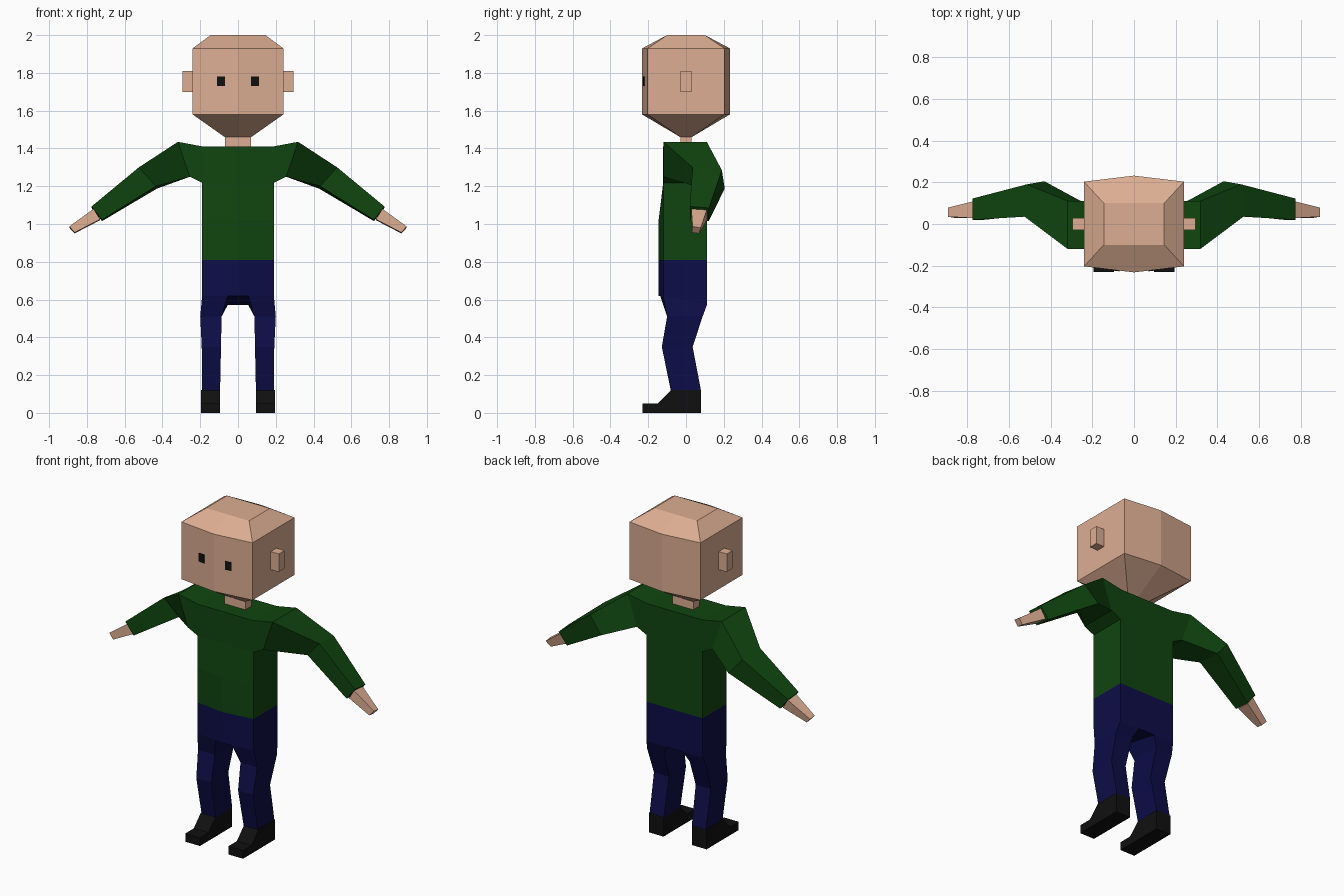
import bpy, bmesh


def material(name, rgb):
    m = bpy.data.materials.new(name)
    m.diffuse_color = (*rgb, 1)
    return m


skin = material("skin", (0.72, 0.42, 0.29))
green = material("green sweater", (0.005, 0.06, 0.005))
blue = material("navy trousers", (0.004, 0.004, 0.065))
black = material("black", (0.005, 0.005, 0.005))


def loft(name, rings, mat, mirror=False):
    """Bridge equal-sized rings of points, cap both ends, optionally mirror in x."""
    bm = bmesh.new()
    loops = [[bm.verts.new(p) for p in r] for r in rings]
    n = len(rings[0])
    for a, b in zip(loops, loops[1:]):
        for i in range(n):
            j = (i + 1) % n
            bm.faces.new((a[i], a[j], b[j], b[i]))
    bm.faces.new(loops[0])
    bm.faces.new(loops[-1])
    bmesh.ops.recalc_face_normals(bm, faces=bm.faces)
    me = bpy.data.meshes.new(name)
    bm.to_mesh(me)
    bm.free()
    me.materials.append(mat)
    ob = bpy.data.objects.new(name, me)
    bpy.context.collection.objects.link(ob)
    if mirror:
        ob.modifiers.new("mirror", 'MIRROR')
    return ob


def rect(x0, x1, y0, y1, z):
    return [(x0, y0, z), (x1, y0, z), (x1, y1, z), (x0, y1, z)]


def hexa(x, y, ridge, z):
    """Six-sided ring, with a slight ridge at the middle of front and back."""
    return [(-x, -y, z), (0, -ridge, z), (x, -y, z), (x, y, z), (0, ridge, z), (-x, y, z)]


def trunk(ridge, z, zback=None):
    zb = z if zback is None else zback
    return [(-0.19, -0.12, z), (0, -ridge, z), (0.19, -0.12, z),
            (0.19, 0.11, zb), (-0.19, 0.11, zb)]


# Head, neck, ears and eyes
loft("head", [hexa(0.07, 0.03, 0.03, 1.46), hexa(0.24, 0.203, 0.232, 1.58),
              hexa(0.24, 0.203, 0.232, 1.93), hexa(0.145, 0.10, 0.10, 2.0)], skin)
loft("neck", [rect(-0.07, 0.07, -0.03, 0.03, z) for z in (1.39, 1.47)], skin)
loft("ear", [rect(0.23, 0.295, -0.028, 0.028, z) for z in (1.70, 1.81)], skin, True)
loft("eye", [[(0.07, -0.227, z), (0.11, -0.222, z), (0.11, -0.216, z), (0.07, -0.221, z)]
             for z in (1.73, 1.782)], black, True)

# Sweater body and trouser seat
loft("torso", [trunk(0.145, 0.81), trunk(0.145, 1.02), trunk(0.121, 1.215),
               trunk(0.121, 1.41)], green)
loft("hips", [trunk(0.145, 0.62, 0.57), trunk(0.145, 0.81)], blue)

# Sleeves: rings run top front, top back, bottom back, bottom front
loft("sleeve", [
    [(0.185, -0.12, 1.41), (0.185, 0.11, 1.41), (0.185, 0.11, 1.215), (0.185, -0.12, 1.215)],
    [(0.318, -0.12, 1.435), (0.318, 0.11, 1.435), (0.255, 0.11, 1.25), (0.255, -0.12, 1.25)],
    [(0.525, 0.035, 1.30), (0.515, 0.19, 1.285), (0.43, 0.205, 1.187), (0.435, 0.05, 1.20)],
    [(0.775, 0.02, 1.093), (0.775, 0.122, 1.085), (0.72, 0.12, 1.015), (0.72, 0.02, 1.022)],
], green, True)

# Hands
loft("hand", [
    [(0.765, 0.028, 1.08), (0.765, 0.11, 1.075), (0.73, 0.11, 1.02), (0.73, 0.028, 1.025)],
    [(0.893, 0.035, 0.987), (0.893, 0.078, 0.98), (0.865, 0.07, 0.95), (0.865, 0.03, 0.955)],
], skin, True)

# Legs
loft("leg", [
    [(0.055, -0.137, 0.62), (0.19, -0.12, 0.62), (0.19, 0.11, 0.57), (0.055, 0.11, 0.57)],
    rect(0.087, 0.20, -0.10, 0.088, 0.51),
    rect(0.09, 0.192, -0.128, 0.035, 0.35),
    rect(0.095, 0.19, -0.08, 0.08, 0.115)], blue, True)

# Shoes: side profile swept across the foot
shoe = [(0.08, 0), (0.08, 0.12), (-0.08, 0.12), (-0.148, 0.05), (-0.23, 0.05), (-0.23, 0)]
loft("shoe", [[(x, y, z) for y, z in shoe] for x in (0.096, 0.195)], black, True)
